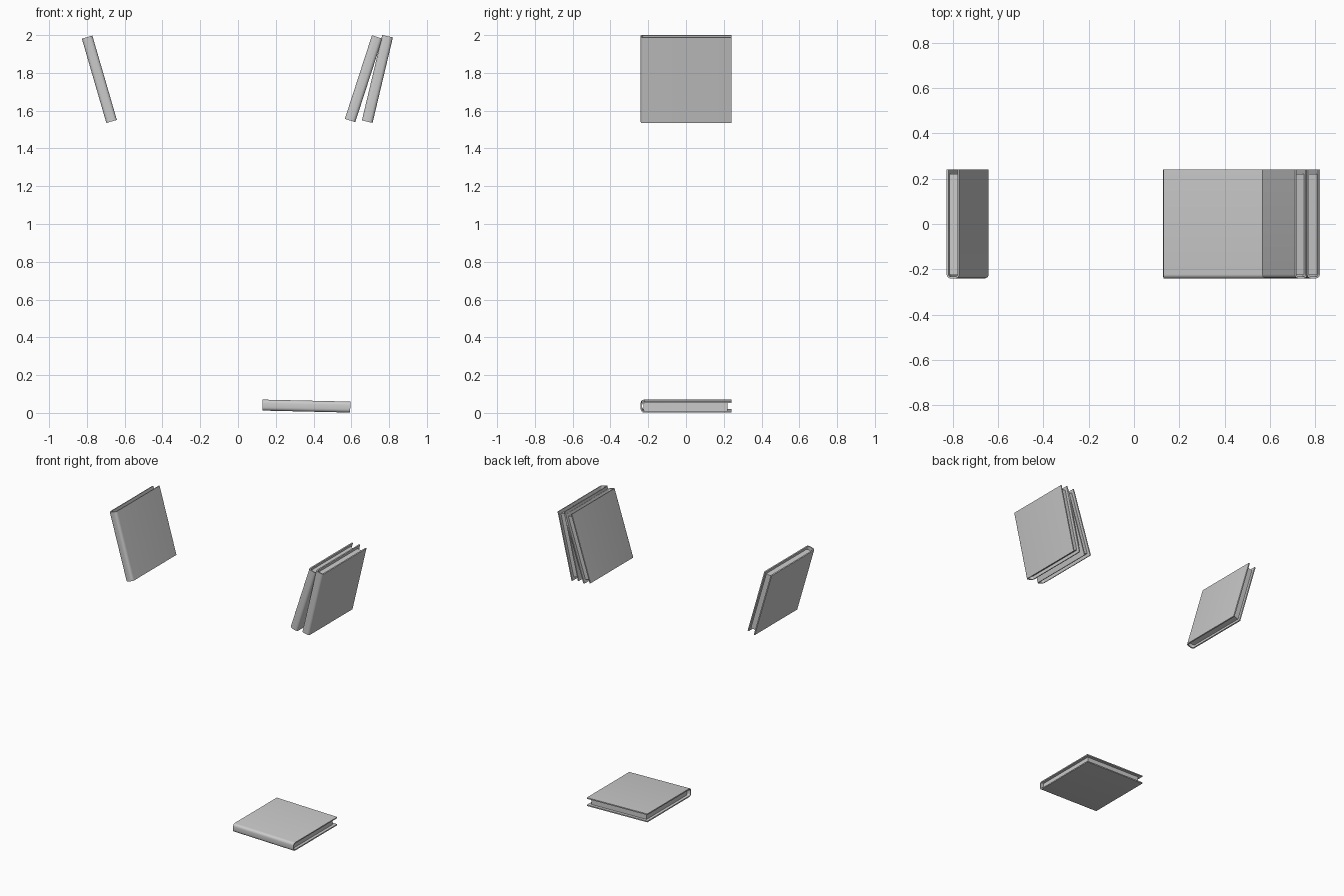
import bpy, bmesh
from math import radians, sin, cos, pi

if "Cube" in bpy.data.objects:
    bpy.data.objects.remove(bpy.data.objects["Cube"])

THICK, DEPTH, HEIGHT = 0.058, 0.48, 0.465
BOARD, RECESS, ROUND = 0.008, 0.02, 0.018


def u_profile(inset):
    """U-shaped cover section, rounded at the spine, open at the fore edge."""
    half, front, r = THICK / 2 - inset, -DEPTH / 2 + inset, ROUND - inset
    pts = [(-half, DEPTH / 2)]
    for i in range(5):
        a = pi + i * pi / 8
        pts.append((-half + r + r * cos(a), front + r + r * sin(a)))
    return pts + [(-x, y) for x, y in reversed(pts)]


def finish(bm, name, loc, tilt):
    bmesh.ops.recalc_face_normals(bm, faces=bm.faces)
    mesh = bpy.data.meshes.new(name)
    bm.to_mesh(mesh)
    bm.free()
    ob = bpy.data.objects.new(name, mesh)
    bpy.context.collection.objects.link(ob)
    ob.location = loc
    ob.rotation_euler = (0, radians(tilt), 0)
    bpy.ops.object.select_all(action='DESELECT')
    ob.select_set(True)
    bpy.context.view_layer.objects.active = ob
    bpy.ops.object.shade_smooth_by_angle(angle=radians(35))


def book(name, x, z, tilt):
    # Hard cover: strip between the outer and inner profile, extruded upwards
    bm = bmesh.new()
    outer, inner = [[bm.verts.new((px, py, -HEIGHT / 2)) for px, py in u_profile(t)]
                    for t in (0, BOARD)]
    faces = [bm.faces.new((outer[i], outer[i + 1], inner[i + 1], inner[i]))
             for i in range(len(outer) - 1)]
    ext = bmesh.ops.extrude_face_region(bm, geom=faces, use_keep_orig=True)
    top = [g for g in ext['geom'] if isinstance(g, bmesh.types.BMVert)]
    bmesh.ops.translate(bm, verts=top, vec=(0, 0, HEIGHT))
    finish(bm, name + "_cover", (x, 0, z), tilt)

    # Page block: recessed at both ends and at the fore edge
    bm = bmesh.new()
    back, front = DEPTH / 2 - RECESS, -DEPTH / 2 + BOARD
    bmesh.ops.create_cube(bm, size=1)
    for v in bm.verts:
        v.co = (v.co.x * (THICK - 2 * BOARD),
                back if v.co.y > 0 else front + 0.006,
                v.co.z * (HEIGHT - 2 * RECESS))
    spine = [e for e in bm.edges if all(v.co.y < 0 for v in e.verts)
             and abs(e.verts[0].co.z - e.verts[1].co.z) > 0.1]
    bmesh.ops.bevel(bm, geom=spine, offset=0.008, segments=3, profile=0.5, affect='EDGES')
    finish(bm, name + "_pages", (x, 0, z), tilt)


# Three leaning books near the top and one lying nearly flat below
book("left_leaning_book", -0.734, 1.766, -16.2)
book("right_inner_book", 0.665, 1.769, 18)
book("right_outer_book", 0.738, 1.768, 13.4)
book("lying_book", 0.362, 0.036, 91.3)
